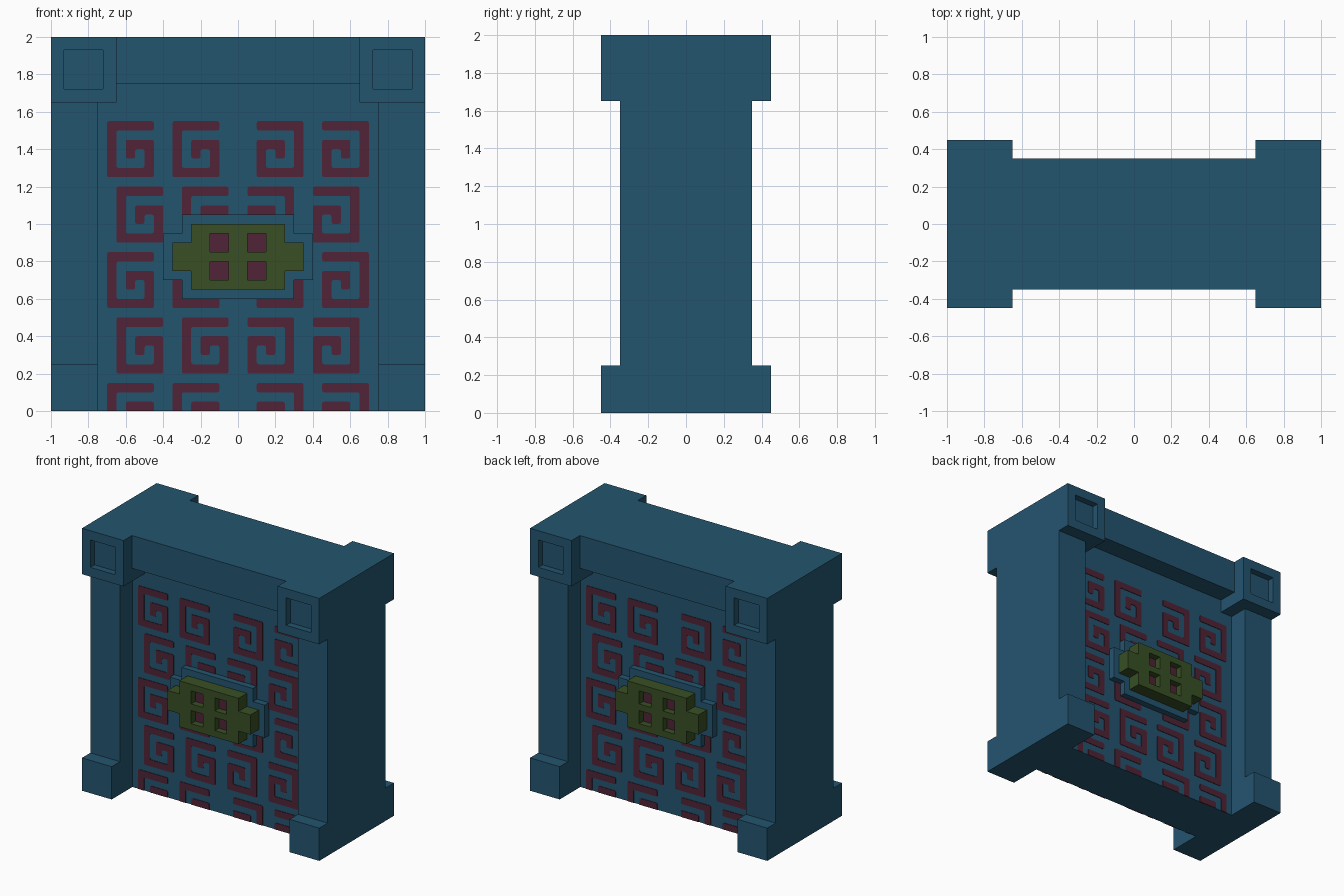
import bpy, bmesh, math
from mathutils import Vector

if "Cube" in bpy.data.objects:
    bpy.data.objects.remove(bpy.data.objects["Cube"])


def material(name, rgb):
    m = bpy.data.materials.new(name)
    m.diffuse_color = (*rgb, 1)
    m.use_nodes = True
    m.node_tree.nodes["Principled BSDF"].inputs["Base Color"].default_value = m.diffuse_color
    return m


BLUE = material("slate_blue", (0.0176, 0.089, 0.159))
RED = material("dark_red", (0.080, 0.0176, 0.038))
OLIVE = material("olive_green", (0.0395, 0.078, 0.0176))


def finish(bm, name, *mats):
    bmesh.ops.recalc_face_normals(bm, faces=bm.faces)
    me = bpy.data.meshes.new(name)
    bm.to_mesh(me)
    bm.free()
    for m in mats:
        me.materials.append(m)
    ob = bpy.data.objects.new(name, me)
    bpy.context.collection.objects.link(ob)
    return ob


def on_back(ob):
    """Repeat a front part on the back by a half turn."""
    twin = bpy.data.objects.new("back_" + ob.name, ob.data)
    twin.rotation_euler.z = math.pi
    bpy.context.collection.objects.link(twin)


def add_prism(bm, outline, y_front, y_back):
    """Extrude an (x, z) outline from y_front to y_back."""
    f = bm.faces.new([bm.verts.new((x, y_front, z)) for x, z in outline])
    r = bmesh.ops.extrude_face_region(bm, geom=[f])
    vs = [g for g in r["geom"] if isinstance(g, bmesh.types.BMVert)]
    bmesh.ops.translate(bm, verts=vs, vec=(0, y_back - y_front, 0))


def box_mesh(x0, x1, z0, z1, y):
    bm = bmesh.new()
    add_prism(bm, [(x0, z0), (x1, z0), (x1, z1), (x0, z1)], -y, y)
    return bm


# wall core and lintel
finish(box_mesh(-0.75, 0.75, 0, 1.75, 0.2), "wall_panel", BLUE)
finish(box_mesh(-0.65, 0.65, 1.75, 2, 0.35), "lintel", BLUE)

# pillars, feet and corner blocks on both sides
for side, s in (("left", -1), ("right", 1)):
    a, b = sorted((0.75 * s, s))
    finish(box_mesh(a, b, 0.25, 1.65, 0.35), side + "_pillar", BLUE)
    finish(box_mesh(a, b, 0, 0.25, 0.45), side + "_foot", BLUE)
    a, b = sorted((0.65 * s, s))
    bm = box_mesh(a, b, 1.65, 2, 0.45)
    bmesh.ops.recalc_face_normals(bm, faces=bm.faces)
    ends = [f for f in bm.faces if abs(f.normal.y) > 0.9]
    bmesh.ops.inset_individual(bm, faces=ends, thickness=0.1)
    # square sockets sunk into the front and back
    for f in ends:
        push = f.normal * -0.05
        r = bmesh.ops.extrude_discrete_faces(bm, faces=[f])
        bmesh.ops.translate(bm, verts=r["faces"][0].verts, vec=push)
    finish(bm, side + "_corner_block", BLUE)


# spiral ornament, in cells of 0.05 from its top outer corner
SPIRAL = [(0, 0), (5, 0), (5, 1), (1, 1), (1, 5), (4, 5), (4, 3), (3, 3),
          (3, 4), (2, 4), (2, 2), (5, 2), (5, 6), (0, 6)]


def rounded(points, r=0.01):
    """Clip each corner of an outline with a small curve."""
    out = []
    for i, p in enumerate(points):
        p = Vector(p)
        a = (Vector(points[i - 1]) - p).normalized() * r
        b = (Vector(points[(i + 1) % len(points)]) - p).normalized() * r
        out += [p + a, p + (a + b) * 0.29, p + b]
    return out


bm = bmesh.new()
for row in range(5):
    top = 1.55 - 0.35 * row
    starts = (-0.70, -0.35) if row % 2 == 0 else (-0.65, -0.30)
    for x in starts:
        for s in (1, -1):
            pts = [(s * (x + 0.05 * u), top - 0.05 * v) for u, v in SPIRAL]
            add_prism(bm, rounded(pts), -0.204, -0.19)
# trim the lowest row at the ground
geom = bm.verts[:] + bm.edges[:] + bm.faces[:]
cut = bmesh.ops.bisect_plane(bm, geom=geom, plane_co=(0, 0, 0),
                             plane_no=(0, 0, -1), clear_outer=True)
edges = [g for g in cut["geom_cut"] if isinstance(g, bmesh.types.BMEdge)]
bmesh.ops.holes_fill(bm, edges=edges)
on_back(finish(bm, "spiral_ornaments", RED))


def plus_outline(w, arm_w, z0, z1, arm_z0, arm_z1):
    half = [(w, z0), (w, arm_z0), (arm_w, arm_z0),
            (arm_w, arm_z1), (w, arm_z1), (w, z1)]
    return half + [(-x, z) for x, z in reversed(half)]


# stepped backing plate
bm = bmesh.new()
add_prism(bm, plus_outline(0.3, 0.4, 0.6, 1.05, 0.7, 0.95), -0.25, -0.19)
on_back(finish(bm, "emblem_backing", BLUE))

# stepped emblem with four square sockets, built from a cell grid
bm = bmesh.new()
sockets = []
for i in range(7):
    for j in range(7):
        x, z = -0.35 + 0.1 * i, 0.65 + 0.05 * j
        if i in (0, 6) and j not in (2, 3, 4):
            continue
        f = bm.faces.new([bm.verts.new((x + u, -0.35, z + v)) for u, v in
                          ((0, 0), (0.1, 0), (0.1, 0.05), (0, 0.05))])
        if i in (2, 4) and j in (1, 2, 4, 5):
            sockets.append(f)
bmesh.ops.remove_doubles(bm, verts=bm.verts, dist=0.001)
rim = [e for e in bm.edges if e.is_boundary]
# socket floors
r = bmesh.ops.extrude_face_region(bm, geom=sockets)
floor = [g for g in r["geom"] if isinstance(g, bmesh.types.BMFace)]
bmesh.ops.delete(bm, geom=[f for f in sockets if f.is_valid], context="FACES")
for f in floor:
    f.material_index = 1
bmesh.ops.translate(bm, verts=list({v for f in floor for v in f.verts}),
                    vec=(0, 0.05, 0))
# outer sides
r = bmesh.ops.extrude_edge_only(bm, edges=rim)
vs = [g for g in r["geom"] if isinstance(g, bmesh.types.BMVert)]
bmesh.ops.translate(bm, verts=vs, vec=(0, 0.11, 0))
on_back(finish(bm, "emblem", OLIVE, RED))
